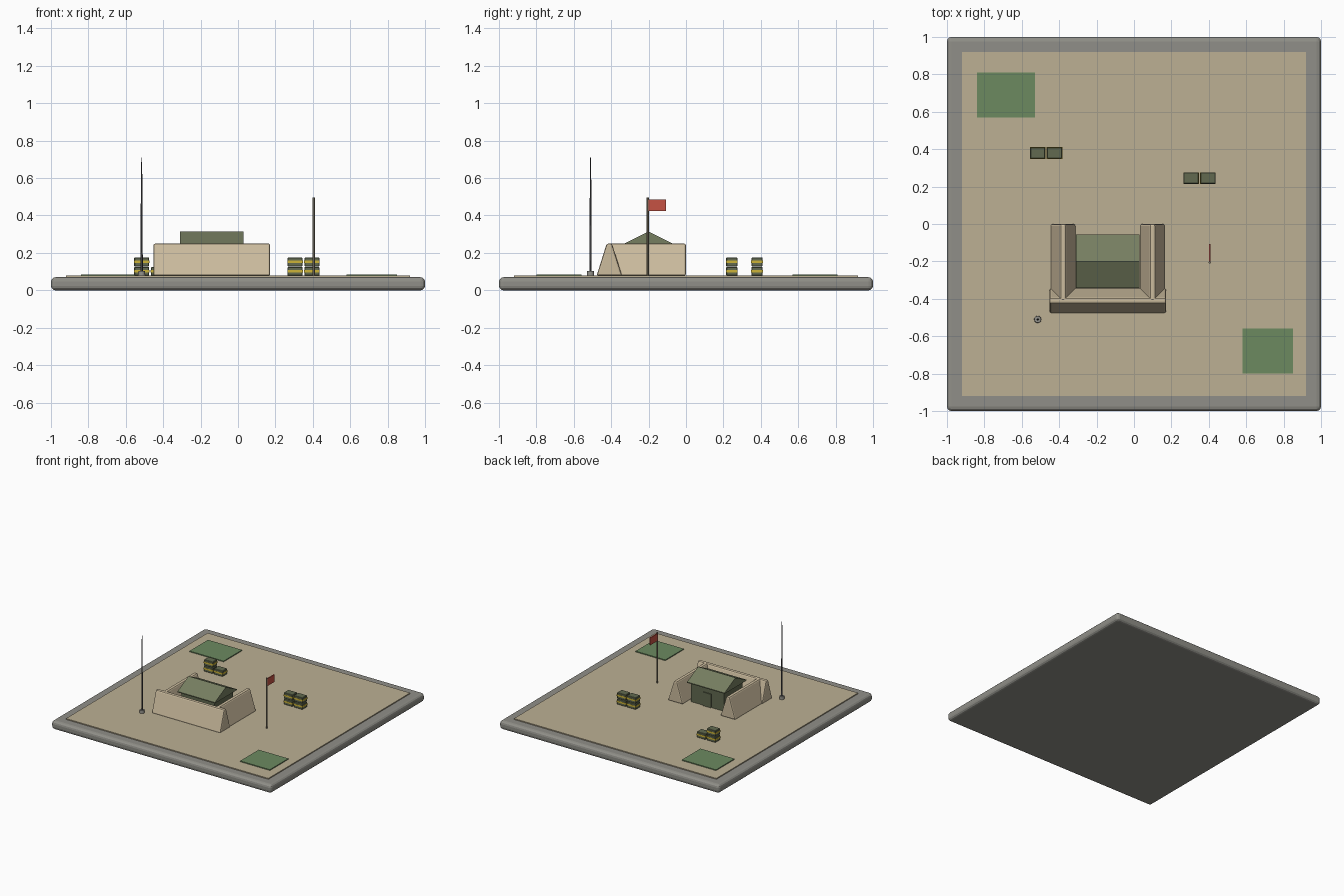
import bpy, bmesh
from mathutils import Matrix, Vector

if "Cube" in bpy.data.objects:
    bpy.data.objects.remove(bpy.data.objects["Cube"], do_unlink=True)


def material(name, *rgb):
    col = [(c / 255 / 12.92 if c < 11 else ((c / 255 + 0.055) / 1.055) ** 2.4) for c in rgb] + [1]
    m = bpy.data.materials.new(name)
    m.use_nodes = True
    m.diffuse_color = col
    m.node_tree.nodes["Principled BSDF"].inputs["Base Color"].default_value = col
    return m


STONE = material("stone grey", 144, 143, 136)
DIRT = material("dry earth", 188, 176, 148)
SAND = material("pale sand", 204, 188, 158)
GRASS = material("grass green", 108, 138, 96)
OLIVE = material("olive roof", 118, 126, 96)
DRAB = material("drab green", 98, 106, 80)
YELLOW = material("band yellow", 205, 180, 55)
RED = material("flag red", 198, 82, 68)
METAL = material("dark metal", 78, 78, 82)
POLE = material("weathered pole", 138, 130, 110)


def finish(name, bm, mat, bevel=0, segments=2):
    bmesh.ops.recalc_face_normals(bm, faces=bm.faces)
    me = bpy.data.meshes.new(name)
    bm.to_mesh(me)
    bm.free()
    me.materials.append(mat)
    ob = bpy.data.objects.new(name, me)
    bpy.context.collection.objects.link(ob)
    if bevel:
        mod = ob.modifiers.new("soft_edges", "BEVEL")
        mod.width, mod.segments = bevel, segments
    return ob


def box(name, x, y, z, mat, **kw):
    """Box from (low, high) ranges."""
    bm = bmesh.new()
    size = [r[1] - r[0] for r in (x, y, z)]
    mid = [(r[0] + r[1]) / 2 for r in (x, y, z)]
    bmesh.ops.create_cube(bm, size=1, matrix=Matrix.Translation(mid) @ Matrix.Diagonal((*size, 1)))
    return finish(name, bm, mat, **kw)


def prism(name, profile, start, end, mat, **kw):
    """Upright (offset, z) profile swept between two ground points."""
    bm = bmesh.new()
    a, b = Vector((*start, 0)), Vector((*end, 0))
    side = (b - a).normalized().cross(Vector((0, 0, 1)))
    face = bm.faces.new([bm.verts.new(a + side * u + Vector((0, 0, z))) for u, z in profile])
    new = bmesh.ops.extrude_face_region(bm, geom=[face])["geom"]
    bmesh.ops.translate(bm, vec=b - a, verts=[v for v in new if isinstance(v, bmesh.types.BMVert)])
    return finish(name, bm, mat, **kw)


def rod(name, x, y, z, r1, r2, mat, sides=12):
    bm = bmesh.new()
    bmesh.ops.create_cone(bm, cap_ends=True, segments=sides, radius1=r1, radius2=r2,
                          depth=z[1] - z[0], matrix=Matrix.Translation((x, y, sum(z) / 2)))
    ob = finish(name, bm, mat)
    bpy.ops.object.select_all(action="DESELECT")
    ob.select_set(True)
    bpy.context.view_layer.objects.active = ob
    bpy.ops.object.shade_smooth_by_angle()


# Ground
GROUND = 0.078
box("base_slab", (-1, 1), (-1, 1), (0, 0.07), STONE, bevel=0.024, segments=3)
box("dirt_yard", (-0.92, 0.92), (-0.92, 0.92), (0.06, GROUND), DIRT)
box("grass_patch_back", (-0.84, -0.53), (0.57, 0.81), (0.07, 0.085), GRASS)
box("grass_patch_front", (0.58, 0.85), (-0.80, -0.56), (0.07, 0.085), GRASS)

# Earth walls around the hut, open at the back
CX, CY = -0.14, -0.20
wall = [(-0.068, GROUND), (0.068, GROUND), (0.014, 0.25), (-0.014, 0.25)]
prism("front_berm", wall, (CX - 0.312, -0.41), (CX + 0.312, -0.41), SAND, bevel=0.01)
for side, name in ((-1, "right_berm"), (1, "left_berm")):
    x = CX + side * 0.239
    prism(name, wall, (x, -0.41), (x, 0), SAND, bevel=0.01)

# Hut with gabled roof and back door
box("hut_walls", (CX - 0.15, CX + 0.15), (CY - 0.12, CY + 0.12), (0.07, 0.25), DRAB)
prism("hut_roof", [(-0.143, 0.236), (0.143, 0.236), (0.143, 0.243), (0, 0.314), (-0.143, 0.243)],
      (CX - 0.17, CY), (CX + 0.17, CY), OLIVE)
box("hut_door", (CX - 0.035, CX + 0.035), (CY + 0.115, CY + 0.128), (0.07, 0.19), DRAB)


# Banded supply crates
def crate(name, x, y, level):
    z = GROUND + level * 0.05
    box(name, (x - 0.04, x + 0.04), (y - 0.03, y + 0.03), (z, z + 0.047), DRAB, bevel=0.003, segments=1)
    box(name + "_band", (x - 0.0415, x + 0.0415), (y - 0.0315, y + 0.0315),
        (z + 0.018, z + 0.031), YELLOW)


for pile, x, y, count in (("back_right_outer", -0.515, 0.38, 2), ("back_right_inner", -0.425, 0.38, 1),
                          ("back_left_inner", 0.305, 0.245, 2), ("back_left_outer", 0.395, 0.245, 2)):
    for level in range(count):
        crate(f"crate_{pile}_{level + 1}", x, y, level)

# Radio mast
MX, MY = -0.515, -0.51
rod("mast_base", MX, MY, (0.07, 0.102), 0.02, 0.018, STONE)
rod("mast_lower", MX, MY, (0.10, 0.46), 0.006, 0.005, METAL)
rod("mast_upper", MX, MY, (0.46, 0.71), 0.005, 0.002, METAL)

# Flag
rod("flag_pole", 0.405, CY - 0.005, (0.07, 0.495), 0.006, 0.006, POLE)
box("flag", (0.401, 0.409), (CY, -0.108), (0.425, 0.485), RED)
